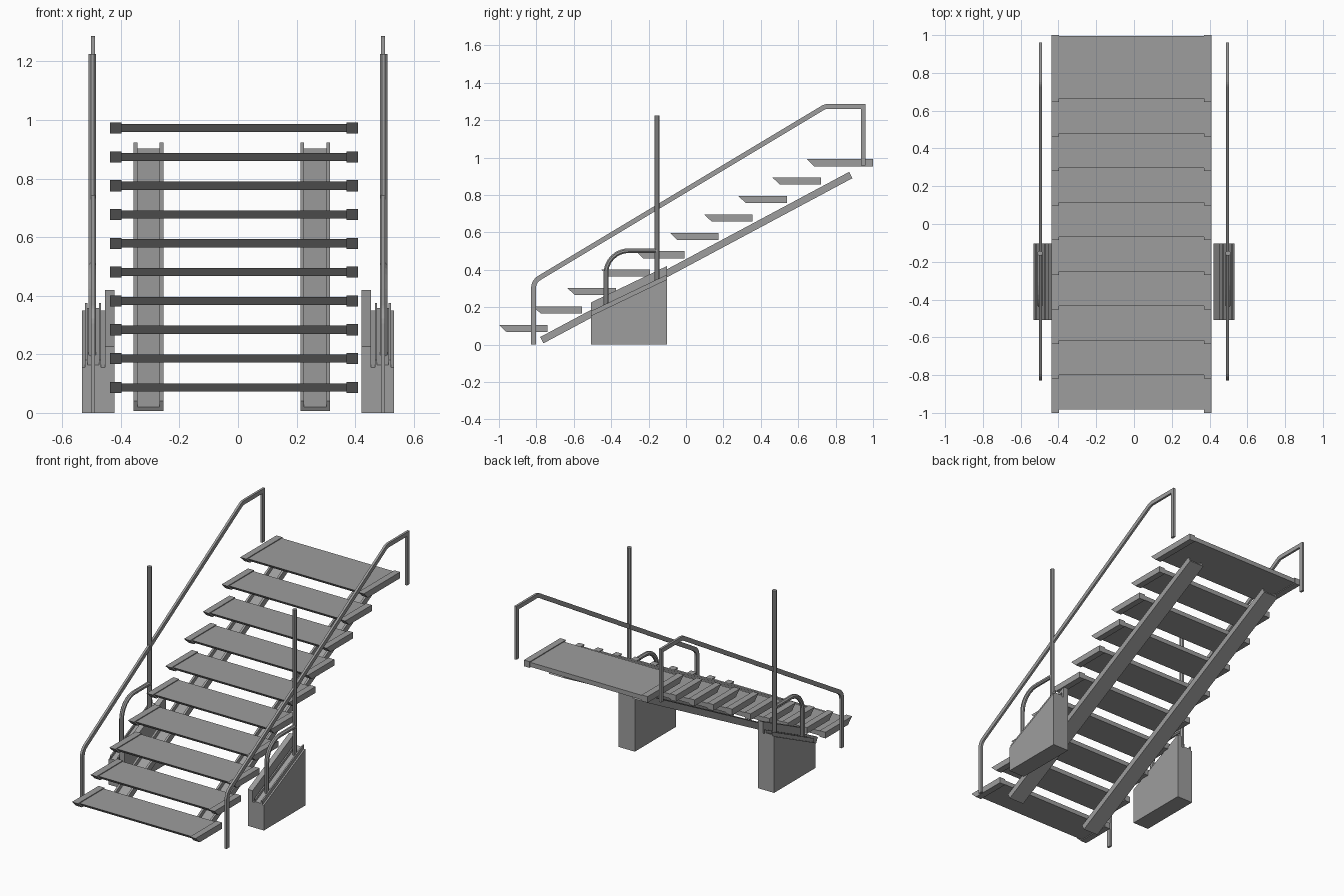
import bpy, bmesh, math
from mathutils import Vector

cube = bpy.data.objects.get("Cube")
if cube:
    bpy.data.objects.remove(cube)

# One painted steel grey
steel = bpy.data.materials.new("steel grey")
steel.use_nodes = True
GREY = (0.34, 0.34, 0.34, 1)
steel.diffuse_color = GREY
steel.node_tree.nodes["Principled BSDF"].inputs["Base Color"].default_value = GREY


def loft(name, rings):
    """Join equal rings of points into a capped solid."""
    bm = bmesh.new()
    loops = [[bm.verts.new(p) for p in ring] for ring in rings]
    n = len(loops[0])
    for a, b in zip(loops, loops[1:]):
        for i in range(n):
            j = (i + 1) % n
            bm.faces.new((a[i], a[j], b[j], b[i]))
    bm.faces.new(loops[0])
    bm.faces.new(loops[-1][::-1])
    bmesh.ops.recalc_face_normals(bm, faces=bm.faces)
    mesh = bpy.data.meshes.new(name)
    bm.to_mesh(mesh)
    bm.free()
    mesh.materials.append(steel)
    obj = bpy.data.objects.new(name, mesh)
    bpy.context.collection.objects.link(obj)
    return obj


def prism(name, profile, x0, x1):
    """Extrude a (y, z) profile across x."""
    return loft(name, [[(x, y, z) for y, z in profile] for x in (x0, x1)])


def sweep(name, path, section, x):
    """Sweep a section (x, normal) along a (y, z) path with mitred corners."""
    pts = [Vector(p) for p in path]
    dirs = [(b - a).normalized() for a, b in zip(pts, pts[1:])]
    rings = []
    for i, p in enumerate(pts):
        d0, d1 = dirs[max(i - 1, 0)], dirs[min(i, len(dirs) - 1)]
        t = (d0 + d1).normalized()
        normal = Vector((-t.y, t.x)) / t.dot(d0)
        rings.append([(x + u, p.x + normal.x * v, p.y + normal.y * v)
                      for u, v in section])
    return loft(name, rings)


def rounded(path, radius, steps):
    """Replace the inner corners of a path with arcs."""
    pts = [Vector(p) for p in path]
    out = [pts[0]]
    for a, b, c in zip(pts, pts[1:], pts[2:]):
        d0, d1 = (a - b).normalized(), (c - b).normalized()
        half = d0.angle(d1) / 2
        reach = radius / math.tan(half)
        mid = (d0 + d1).normalized()
        centre = b + mid * (radius / math.sin(half))
        start, end = b + d0 * reach - centre, b + d1 * reach - centre
        for k in range(steps + 1):
            arm = start.lerp(end, k / steps).normalized()
            out.append(centre + arm * radius)
    return out + [pts[-1]]


# Treads: recessed plate between two end caps, all with a sloping nose
def tread_profile(front, back, top, thick, nose):
    return [(front, top), (back, top), (back, top - thick), (front + nose, top - thick)]


LEFT, RIGHT, CAP = 0.41, -0.437, 0.04
COUNT = 10
for i in range(COUNT):
    y, top = -1 + 0.1828 * i, 0.106 + 0.0984 * i
    back = 1.0 if i == COUNT - 1 else y + 0.26
    cap = tread_profile(y, back, top, 0.038, 0.04)
    plate = tread_profile(y + 0.018, back - 0.004, top - 0.005, 0.028, 0.03)
    prism(f"tread_plate_{i + 1}", plate, RIGHT + CAP, LEFT - CAP)
    prism(f"tread_cap_left_{i + 1}", cap, LEFT - CAP, LEFT)
    prism(f"tread_cap_right_{i + 1}", cap, RIGHT, RIGHT + CAP)

# Stringers: long channels, open upwards
START, END = Vector((-0.762, 0.007)), Vector((0.89, 0.89))
along = (END - START).normalized()
up = Vector((-along.y, along.x))


def sloped_bar(height):
    return [START, END, END + up * height, START + up * height]


for side, centre in (("left", 0.264), ("right", -0.306)):
    prism(f"stringer_web_{side}", sloped_bar(0.014), centre - 0.051, centre + 0.051)
    for edge in (-1, 1):
        prism(f"stringer_flange_{side}", sloped_bar(0.038),
              centre + edge * 0.051, centre + edge * 0.038)

# Side pieces, repeated on both sides
FRONT, BACK, SLOPE = -0.507, -0.102, 0.48


def wedge(low, high):
    """Slab between two heights, both rising towards the back."""
    rise = SLOPE * (BACK - FRONT)
    return [(FRONT, low), (BACK, low + rise), (BACK, high + rise), (FRONT, high)]


octagon = [(0.0135 * math.cos(a), 0.0135 * math.sin(a))
           for a in (math.pi * (k + 0.5) / 4 for k in range(8))]
bar = [(-0.007, -0.013), (0.007, -0.013), (0.007, 0.013), (-0.007, 0.013)]
rail_path = rounded([(-0.815, 0), (-0.815, 0.338), (0.745, 1.274),
                     (0.948, 1.274), (0.948, 0.957)], 0.045, 4)
rail_path = rounded([(-0.815, 0), (-0.815, 0.338), (0.745, 1.274), (0.948, 1.274)],
                    0.06, 4)[:-1] + [Vector((0.948, 1.274)), Vector((0.948, 0.957))]
hoop_path = rounded([(-0.428, 0.19), (-0.428, 0.502), (-0.155, 0.502)], 0.12, 8)

for side, s in (("left", 1), ("right", -1)):
    # Weight block with a higher inner ridge
    base = wedge(0.155, 0.155)
    block = [(FRONT, 0), (BACK, 0), base[1], base[0]]
    ridge = wedge(0, 0.226)
    ridge[1] = (BACK, 0)
    prism(f"base_block_{side}", block, s * 0.455, s * 0.532)
    prism(f"base_ridge_{side}", ridge, s * 0.422, s * 0.455)
    # Mounting channel on the sloping top
    prism(f"mount_web_{side}", wedge(0.155, 0.163), s * 0.467, s * 0.522)
    prism(f"mount_flange_inner_{side}", wedge(0.155, 0.18), s * 0.467, s * 0.475)
    prism(f"mount_flange_outer_{side}", wedge(0.155, 0.18), s * 0.514, s * 0.522)
    # Post, bent brace and handrail
    sweep(f"post_{side}", [(-0.155, 0.32), (-0.155, 1.226)], octagon, s * 0.4975)
    sweep(f"brace_hoop_{side}", hoop_path, octagon, s * 0.4975)
    sweep(f"handrail_{side}", rail_path, bar, s * 0.495)
